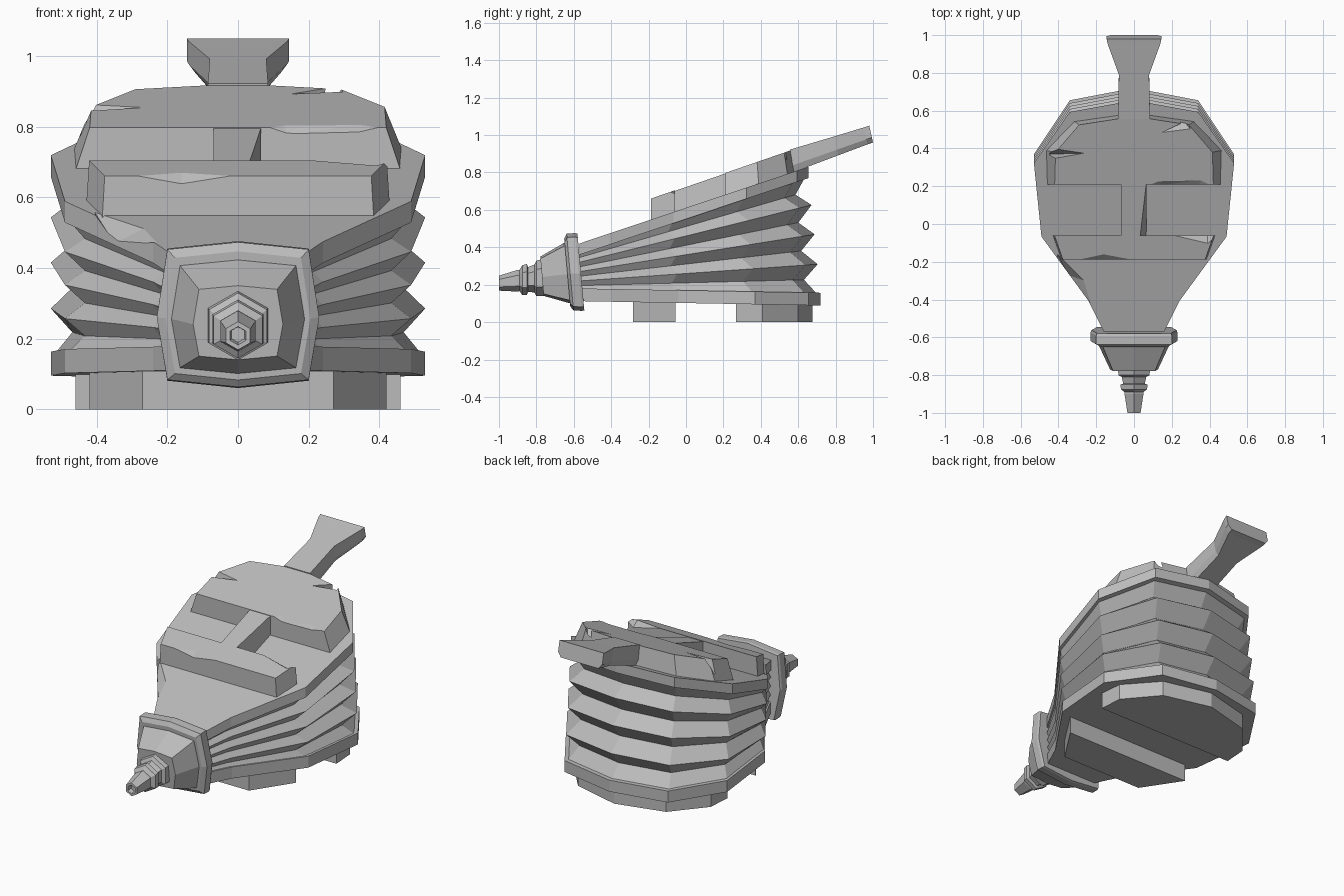
import bpy, bmesh, math
from mathutils import Vector

if "Cube" in bpy.data.objects:
    bpy.data.objects.remove(bpy.data.objects["Cube"], do_unlink=True)

grey = bpy.data.materials.new("plain grey")
grey.use_nodes = True
COLOUR = (0.5, 0.5, 0.5, 1)
grey.diffuse_color = COLOUR
grey.node_tree.nodes["Principled BSDF"].inputs["Base Color"].default_value = COLOUR


def finish(name, bm):
    bmesh.ops.recalc_face_normals(bm, faces=bm.faces)
    mesh = bpy.data.meshes.new(name)
    bm.to_mesh(mesh)
    bm.free()
    mesh.materials.append(grey)
    obj = bpy.data.objects.new(name, mesh)
    bpy.context.scene.collection.objects.link(obj)
    return obj


def loft(name, rings):
    """Skin a stack of equal-sized point rings and cap both ends."""
    bm = bmesh.new()
    loops = [[bm.verts.new(p) for p in ring] for ring in rings]
    n = len(loops[0])
    for a, b in zip(loops, loops[1:]):
        for i in range(n):
            j = (i + 1) % n
            bm.faces.new((a[i], a[j], b[j], b[i]))
    bm.faces.new(loops[0])
    bm.faces.new(loops[-1])
    return finish(name, bm)


def mirrored(half):
    """Close a half outline across x = 0."""
    return half + [(-x, y) for x, y in reversed(half) if abs(x) > 1e-6]


def chip(obj, groups):
    """Knock wedge-shaped nicks out of an object."""
    for pts in groups:
        bm = bmesh.new()
        for p in pts:
            bm.verts.new(p)
        bmesh.ops.convex_hull(bm, input=bm.verts)
        cutter = finish("chip_cutter", bm)
        cutter.hide_render = True
        mod = obj.modifiers.new("chip", 'BOOLEAN')
        mod.operation, mod.solver, mod.object = 'DIFFERENCE', 'EXACT', cutter
        dg = bpy.context.evaluated_depsgraph_get()
        cut = bpy.data.meshes.new_from_object(obj.evaluated_get(dg))
        obj.modifiers.clear()
        obj.data = cut
        bpy.data.objects.remove(cutter, do_unlink=True)


# Sloping planes of the lid and of the raised panels on it
def lid(y):
    return 0.42 + 0.335 * (y + 0.57)


def deck(y):
    return 0.725 + 0.345 * y


def base_top(y):
    return 0.18 - 0.018 * (y + 0.57)


# Shared pear-shaped outline, swung backwards or forwards by opening t
HALF = [(0.16, -0.57), (0.24, -0.40), (0.49, -0.04), (0.53, 0.37), (0.34, 0.655), (0, 0.72)]
OUTLINE = mirrored(HALF)


def swung(t, scale=1.0):
    pts = []
    for x, y in OUTLINE:
        back = max(0, y + 0.57) / 1.29
        y -= 0.065 * t * back
        if scale < 1:
            y = -0.57 + (y + 0.57) * (1 - (1 - scale) * 0.55)
            x *= scale
        pts.append((x, y))
    return pts


# Boards
loft("bottom_board", [[(x, y, base_top(y) - 0.068) for x, y in OUTLINE],
                      [(x, y, base_top(y)) for x, y in OUTLINE]])
top_outline = swung(1)
top_board = loft("top_board", [[(x, y, lid(y) - 0.06) for x, y in top_outline],
                               [(x, y, lid(y)) for x, y in top_outline]])
chip(top_board, [[(-0.41, -0.15, lid(-0.15) + 0.004), (-0.22, -0.43, lid(-0.43) + 0.004),
                  (-0.26, -0.30, lid(-0.3) + 0.004), (-0.35, -0.27, lid(-0.27) - 0.05),
                  (-0.40, -0.32, lid(-0.3))]])

# Pleated bag: alternating full and shrunken rings
rings = []
for i in range(9):
    t = i / 8
    ring = []
    for x, y in swung(t, 1.0 if i % 2 == 0 else 0.885):
        low, high = base_top(y) - 0.01, lid(y) - 0.05
        s = 0.985 if i in (0, 8) else 1
        ring.append((x * s, y if s == 1 else y * s - 0.005, low + (high - low) * t))
    rings.append(ring)
loft("bellows_bag", rings)

# Raised rear panel with sloping sides
low = mirrored([(0.465, 0.21), (0.47, 0.39), (0.32, 0.545), (0, 0.59)])
top = mirrored([(0.42, 0.21), (0.415, 0.38), (0.29, 0.525), (0, 0.57)])
rear_panel = loft("rear_panel", [[(x, y, lid(y) - 0.02) for x, y in low],
                                 [(x, y, deck(y)) for x, y in top]])
chip(rear_panel, [
    [(0.06, 0.205, deck(0.21) + 0.004), (0.43, 0.205, deck(0.21) + 0.004),
     (0.36, 0.235, deck(0.235) + 0.004), (0.13, 0.230, deck(0.23) + 0.004),
     (0.14, 0.205, 0.775), (0.34, 0.205, 0.78)],
    [(-0.50, 0.42, 0.90), (-0.50, 0.33, 0.85), (-0.26, 0.375, deck(0.375) + 0.003),
     (-0.44, 0.37, 0.76)],
    [(0.14, 0.48, deck(0.48) + 0.004), (0.30, 0.50, deck(0.5) + 0.004),
     (0.29, 0.55, 0.92), (0.26, 0.55, 0.865)],
])

# Raised cross bar with splayed ends
bar = [(-0.385, -0.187), (0.385, -0.187), (0.43, -0.06), (-0.43, -0.06)]
cross_bar = loft("cross_bar", [[(x, y, lid(y) - 0.02) for x, y in bar],
                               [(x * 0.98, y, deck(y)) for x, y in bar]])
chip(cross_bar, [
    [(-0.32, -0.19, deck(-0.187) + 0.003), (0.02, -0.19, deck(-0.187) + 0.003),
     (-0.16, -0.157, deck(-0.157) + 0.003), (-0.16, -0.19, 0.635)],
    [(0.19, -0.057, deck(-0.06) + 0.003), (0.45, -0.057, deck(-0.06) + 0.003),
     (0.39, -0.105, deck(-0.105) + 0.003), (0.39, -0.057, 0.66)],
])

# Rib joining the bar and the panel
rib_low = [(-0.07, -0.085), (0.065, -0.085), (0.065, 0.23), (-0.07, 0.23)]
rib_top = [(-0.07, -0.085), (0.03, -0.085), (0.065, 0.215), (-0.07, 0.215)]
loft("centre_rib", [[(x, y, lid(y) - 0.02) for x, y in rib_low],
                    [(x, y, deck(y) - 0.003) for x, y in rib_top]])

# Handle flaring towards its end: half width, top y/z, bottom y/z
handle = []
for w, yt, zt, yb, zb in [(0.085, 0.555, 0.922, 0.57, 0.80), (0.08, 0.79, 0.992, 0.815, 0.892),
                          (0.14, 0.955, 1.042, 0.97, 0.95), (0.145, 0.98, 1.05, 1.0, 0.96)]:
    ym, zm = yt + (yb - yt) * 0.7, zt + (zb - zt) * 0.7
    c = w * 0.85
    handle.append([(-w, yt, zt), (w, yt, zt), (w, ym, zm), (c, yb, zb), (-c, yb, zb), (-w, ym, zm)])
loft("handle", handle)

# Collar and tapering socket, both eight-sided
SECTION = [(0, 1), (0.87, 0.9), (1, -0.04), (0.87, -0.9), (0, -1), (-0.87, -0.9), (-1, -0.04), (-0.87, 0.9)]


def section(y, w, h, zc):
    return [(x * w, y - 0.09 * z * h, zc + z * h) for x, z in SECTION]


loft("collar", [section(-0.562, 0.225, 0.205, 0.268), section(-0.575, 0.23, 0.208, 0.268),
                section(-0.62, 0.23, 0.205, 0.268), section(-0.635, 0.205, 0.182, 0.265)])
loft("socket", [section(-0.62, 0.19, 0.163, 0.262), section(-0.64, 0.188, 0.16, 0.262),
                section(-0.77, 0.127, 0.105, 0.245)])

# Stepped six-sided nozzle, drooping slightly: y, radius
steps = [(-0.75, 0.1), (-0.80, 0.095), (-0.81, 0.075), (-0.845, 0.066), (-0.85, 0.083),
         (-0.875, 0.08), (-0.89, 0.057), (-0.90, 0.058), (-1.0, 0.04), (-1.0, 0.026), (-0.975, 0.022)]
loft("nozzle", [[(r * math.sin(k * math.pi / 3), y, 0.238 + 0.13 * (y + 0.77) + r * math.cos(k * math.pi / 3))
                 for k in range(6)] for y, r in steps])

# Feet under the bottom board
feet = {"front_foot": mirrored([(0.27, -0.283), (0.42, -0.055)]),
        "rear_foot": mirrored([(0.46, 0.268), (0.45, 0.41), (0.29, 0.60), (0, 0.675)])}
for name, plan in feet.items():
    loft(name, [[(x, y, z) for x, y in plan] for z in (0, 0.13)])
